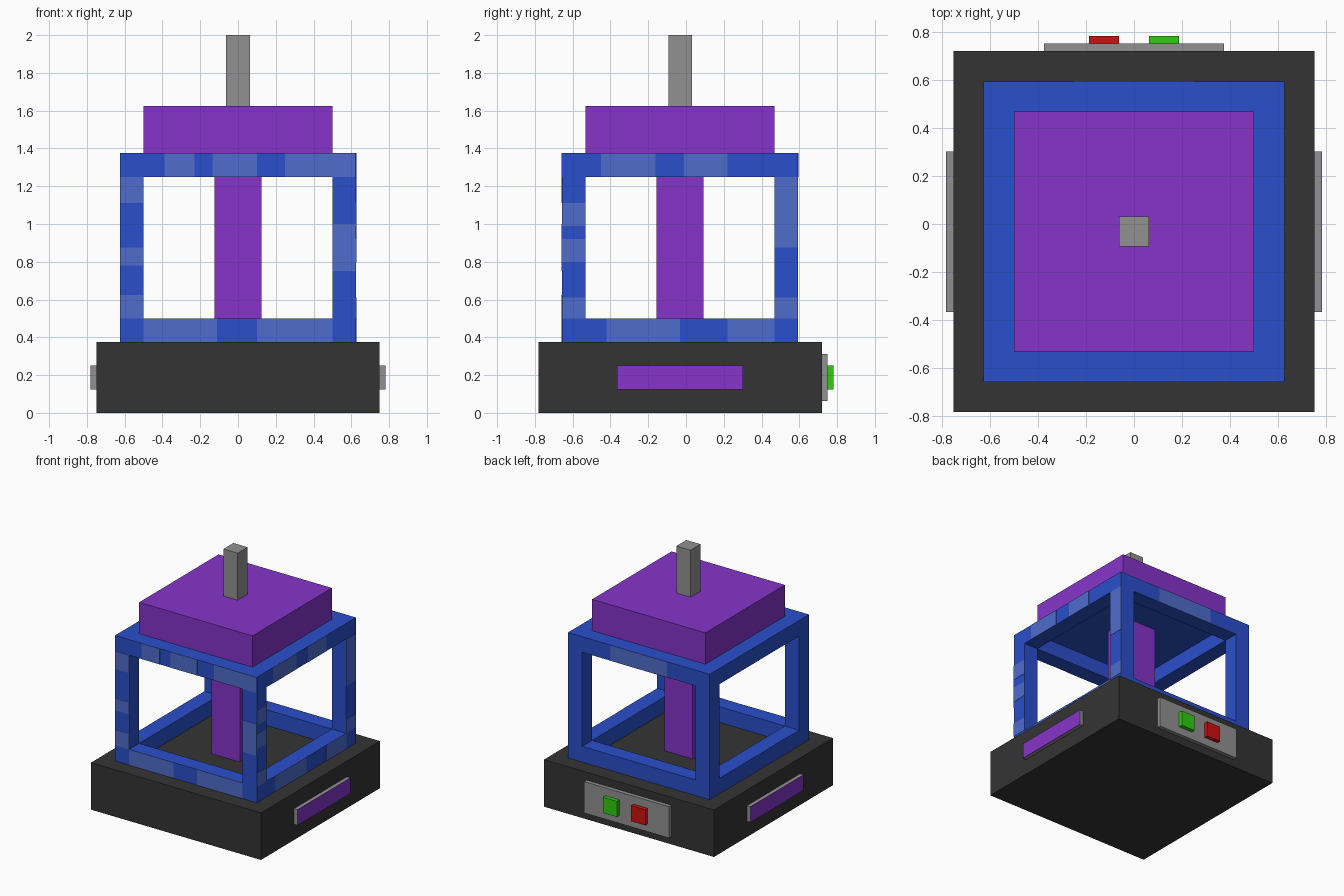
import bpy, bmesh

if "Cube" in bpy.data.objects:
    bpy.data.objects.remove(bpy.data.objects["Cube"])

CY = -0.03125  # the body sits slightly forward of the origin


def srgb(r, g, b):
    f = lambda c: c / 12.92 if c <= 0.04045 else ((c + 0.055) / 1.055) ** 2.4
    return (f(r / 255), f(g / 255), f(b / 255), 1)


def material(name, *rgb):
    m = bpy.data.materials.new(name)
    m.diffuse_color = srgb(*rgb)
    m.use_nodes = True
    m.node_tree.nodes["Principled BSDF"].inputs["Base Color"].default_value = m.diffuse_color
    return m


BLACK = material("charcoal", 52, 52, 52)
PURPLE = material("purple", 134, 52, 202)
BLUE = material("blue", 42, 79, 204)
PALE = material("pale blue", 78, 108, 204)
GRAY = material("gray", 145, 145, 145)
RED = material("red", 204, 16, 16)
GREEN = material("green", 48, 204, 16)


def add_boxes(name, mat, boxes):
    """One object made of boxes given as (x0, x1, y0, y1, z0, z1); y is relative to CY."""
    bm = bmesh.new()
    for x0, x1, y0, y1, z0, z1 in boxes:
        made = bmesh.ops.create_cube(bm, size=1)
        for v in made["verts"]:
            v.co = (x1 if v.co.x > 0 else x0,
                    (y1 if v.co.y > 0 else y0) + CY,
                    z1 if v.co.z > 0 else z0)
    me = bpy.data.meshes.new(name)
    bm.to_mesh(me)
    bm.free()
    me.materials.append(mat)
    ob = bpy.data.objects.new(name, me)
    bpy.context.collection.objects.link(ob)
    return ob


# Solid body
add_boxes("base", BLACK, [(-.75, .75, -.75, .75, 0, .375)])
add_boxes("column", PURPLE, [(-.125, .125, -.125, .125, .375, 1.37)])
add_boxes("cap", PURPLE, [(-.5, .5, -.5, .5, 1.375, 1.625)])
add_boxes("antenna", GRAY, [(-.0625, .0625, -.0625, .0625, 1.625, 2)])

# Open cage: four posts, with beams at the top and bottom
O, I = .625, .5
posts, beams = [], []
for s in (-1, 1):
    a, b = sorted((s * O, s * I))
    for t in (-1, 1):
        c, d = sorted((t * O, t * I))
        posts.append((a, b, c, d, .375, 1.375))
    for z in (.375, 1.25):
        beams.append((a, b, -I, I, z, z + .125))
        beams.append((-I, I, a, b, z, z + .125))
add_boxes("cage_posts", BLUE, posts)
add_boxes("cage_beams", BLUE, beams)
add_boxes("cage_ceiling", BLUE, [(-I, I, -I, I, 1.37, 1.375)])

# Pale patches on the outside of the cage, as (u0, u1, z0, z1) on each face
T = .002
TOP, LOW = (1.25, 1.375), (.375, .5)
front = [(-.39, -.23, *TOP), (-.135, .1, *TOP), (.25, .62, *TOP),
         (-.5, -.11, *LOW), (.1, .5, *LOW),
         (-O, -I, 1.11, 1.25), (-O, -I, .78, .875), (-O, -I, .5, .625),
         (I, O, .75, 1.0)]
right = [(-.42, -.13, *TOP), (.02, .25, *TOP),
         (-.39, 0, *LOW), (.25, .5, *LOW),
         (-O, -I, .99, 1.11), (-O, -I, .8, .92), (-O, -I, .5, .61),
         (I, O, .875, 1.25), (I, O, .5, .61)]
back = [(-.25, .25, *TOP)]
add_boxes("front_patches", PALE, [(u, v, -O - T, -O, z, w) for u, v, z, w in front])
add_boxes("right_patches", PALE, [(O, O + T, u, v, z, w) for u, v, z, w in right])
add_boxes("back_patches", PALE, [(u, v, O, O + T, z, w) for u, v, z, w in back])

# Side plates with purple faces
for s, side in ((1, "right"), (-1, "left")):
    x = sorted((s * .75, s * .779))
    f = sorted((s * .779, s * .78125))
    add_boxes(side + "_plate", GRAY, [(*x, -.334, .333, .125, .25)])
    add_boxes(side + "_plate_face", PURPLE, [(*f, -.334, .333, .125, .25)])

# Back control panel with two buttons
add_boxes("control_panel", GRAY, [(-.375, .375, .75, .78125, .0625, .3125)])
add_boxes("green_button", GREEN, [(.0625, .1875, .78125, .8125, .125, .25)])
add_boxes("red_button", RED, [(-.1875, -.0625, .78125, .8125, .125, .25)])
